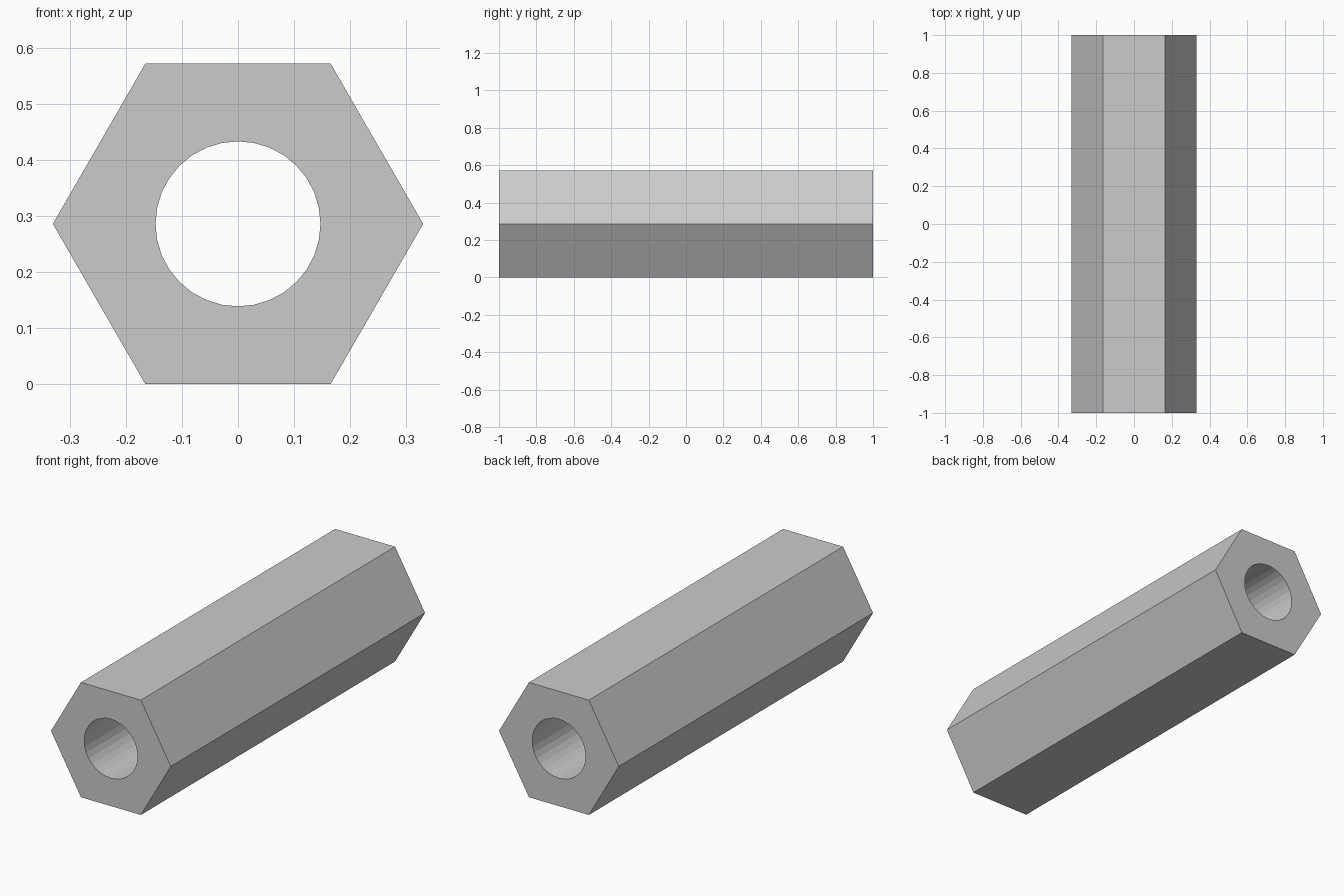
import bpy, bmesh, math
from mathutils import Vector

if "Cube" in bpy.data.objects:
    bpy.data.objects.remove(bpy.data.objects["Cube"])

HEX_R, BORE_R, LENGTH, BORE_SIDES = 0.33, 0.147, 2.0, 32
CENTRE_Z = HEX_R * math.cos(math.pi / 6)


def ring(bm, radius, sides):
    """Closed loop of edges in the front plane."""
    vs = [bm.verts.new((radius * math.cos(i * math.tau / sides), -LENGTH / 2,
                        CENTRE_Z + radius * math.sin(i * math.tau / sides)))
          for i in range(sides)]
    return [bm.edges.new((vs[i], vs[(i + 1) % sides])) for i in range(sides)]


# Hexagonal end face with a round opening
bm = bmesh.new()
edges = ring(bm, HEX_R, 6) + ring(bm, BORE_R, BORE_SIDES)
bmesh.ops.triangle_fill(bm, edges=edges, use_beauty=True, normal=Vector((0, -1, 0)))

# Extrude along the length, forming outer walls, through bore and back face
res = bmesh.ops.extrude_face_region(bm, geom=bm.faces[:], use_keep_orig=True)
moved = [g for g in res["geom"] if isinstance(g, bmesh.types.BMVert)]
bmesh.ops.translate(bm, verts=moved, vec=(0, LENGTH, 0))
bmesh.ops.recalc_face_normals(bm, faces=bm.faces[:])

mesh = bpy.data.meshes.new("hex_standoff")
bm.to_mesh(mesh)
bm.free()
standoff = bpy.data.objects.new("hex_standoff", mesh)
bpy.context.collection.objects.link(standoff)
